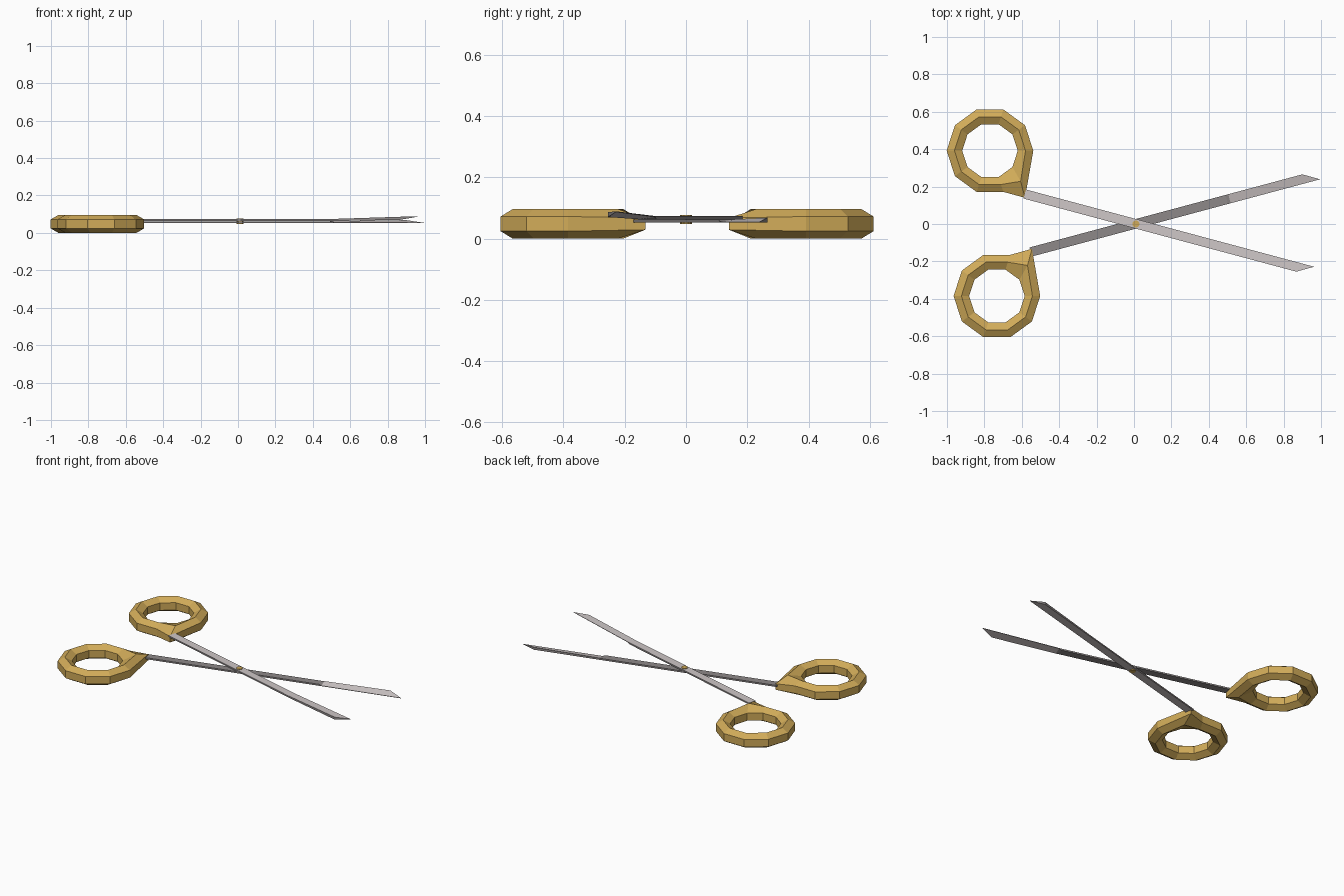
import bpy, bmesh
from math import cos, sin, radians
from mathutils import Matrix, Vector

cube = bpy.data.objects.get("Cube")
if cube:
    bpy.data.objects.remove(cube)


def make_material(name, rgb):
    mat = bpy.data.materials.new(name)
    mat.use_nodes = True
    color = (*rgb, 1)
    mat.diffuse_color = color
    mat.node_tree.nodes["Principled BSDF"].inputs["Base Color"].default_value = color
    return mat


gold = make_material("gold", (0.64, 0.41, 0.1))
light_steel = make_material("light steel", (0.62, 0.57, 0.57))
dark_steel = make_material("dark steel", (0.27, 0.25, 0.25))


def finish(name, bm, *materials):
    bmesh.ops.recalc_face_normals(bm, faces=bm.faces)
    mesh = bpy.data.meshes.new(name)
    bm.to_mesh(mesh)
    bm.free()
    for mat in materials:
        mesh.materials.append(mat)
    obj = bpy.data.objects.new(name, mesh)
    bpy.context.collection.objects.link(obj)
    return obj


# Finger ring: ten-sided hoop of hexagonal section, one corner pulled out to the blade
def finger_ring(name, center, side):
    bm = bmesh.new()
    major, minor, sides, ring_z = 0.19, 0.048, 10, 0.048
    loops = []
    for i in range(sides):
        a = radians(36 * i)
        loop = []
        for j in range(6):
            b = radians(30 + 60 * j)
            r = major + minor * cos(b)
            p = Vector((r * cos(a), r * sin(a), minor * sin(b)))
            if i == sides - 1:
                if cos(b) > 0.1:        # outer wall reaches the blade
                    p.y -= 0.116
                    p.z *= 0.8
                elif cos(b) > -0.1:     # ridges follow part of the way
                    p += Vector((0.01, -0.052, 0))
            p.y *= side
            loop.append(bm.verts.new(p + Vector((*center, ring_z))))
        loops.append(loop)
    for i in range(sides):
        near, far = loops[i], loops[(i + 1) % sides]
        for j in range(6):
            k = (j + 1) % 6
            bm.faces.new((near[j], near[k], far[k], far[j]))
    return finish(name, bm, gold)


# Blade: flat bar with a ground bevel toward the cutting edge and a slanted tip
def blade(name, angle, shift, base_z, flip, rise):
    half = 0.025
    # spine position, edge position, spine height, edge height
    sections = [(-0.60, -0.60, 0.010, 0.010),
                (0.485, 0.485, 0.010, 0.010),
                (0.50, 0.50, 0.011, 0.003),
                (0.91, 0.995, 0.016, 0.002)]
    turn = Matrix.Rotation(radians(angle), 3, "Z")
    bm = bmesh.new()
    loops = []
    for s0, s1, h0, h1 in sections:
        loop = []
        for s, t, z in ((s0, half, 0), (s0, half, h0), (s1, -half, h1), (s1, -half, 0)):
            lift = rise * max(0, (s - 0.485) / 0.45)
            p = turn @ Vector((s + shift, t * flip, 0))
            loop.append(bm.verts.new(p + Vector((0.01, 0.001, base_z + z * flip + lift))))
        loops.append(loop)
    for i in range(len(loops) - 1):
        for j in range(4):
            k = (j + 1) % 4
            f = bm.faces.new((loops[i][j], loops[i][k], loops[i + 1][k], loops[i + 1][j]))
            polished = j == 3 or (j == 1 and i == 2)
            f.material_index = 0 if polished else 1
    for end in (loops[0], loops[-1]):
        bm.faces.new(end).material_index = 1
    return finish(name, bm, light_steel, dark_steel)


finger_ring("back_finger_ring", (-0.77, 0.392), 1)
finger_ring("front_finger_ring", (-0.733, -0.385), -1)
blade("upper_blade", -15, -0.015, 0.073, -1, 0.014)
blade("lower_blade", 15, 0.018, 0.052, 1, 0)

# Pivot pin through both blades
bm = bmesh.new()
bmesh.ops.create_cone(bm, cap_ends=True, segments=10, radius1=0.019, radius2=0.019,
                      depth=0.029, matrix=Matrix.Translation((0.01, 0, 0.0625)))
finish("pivot_pin", bm, gold)
